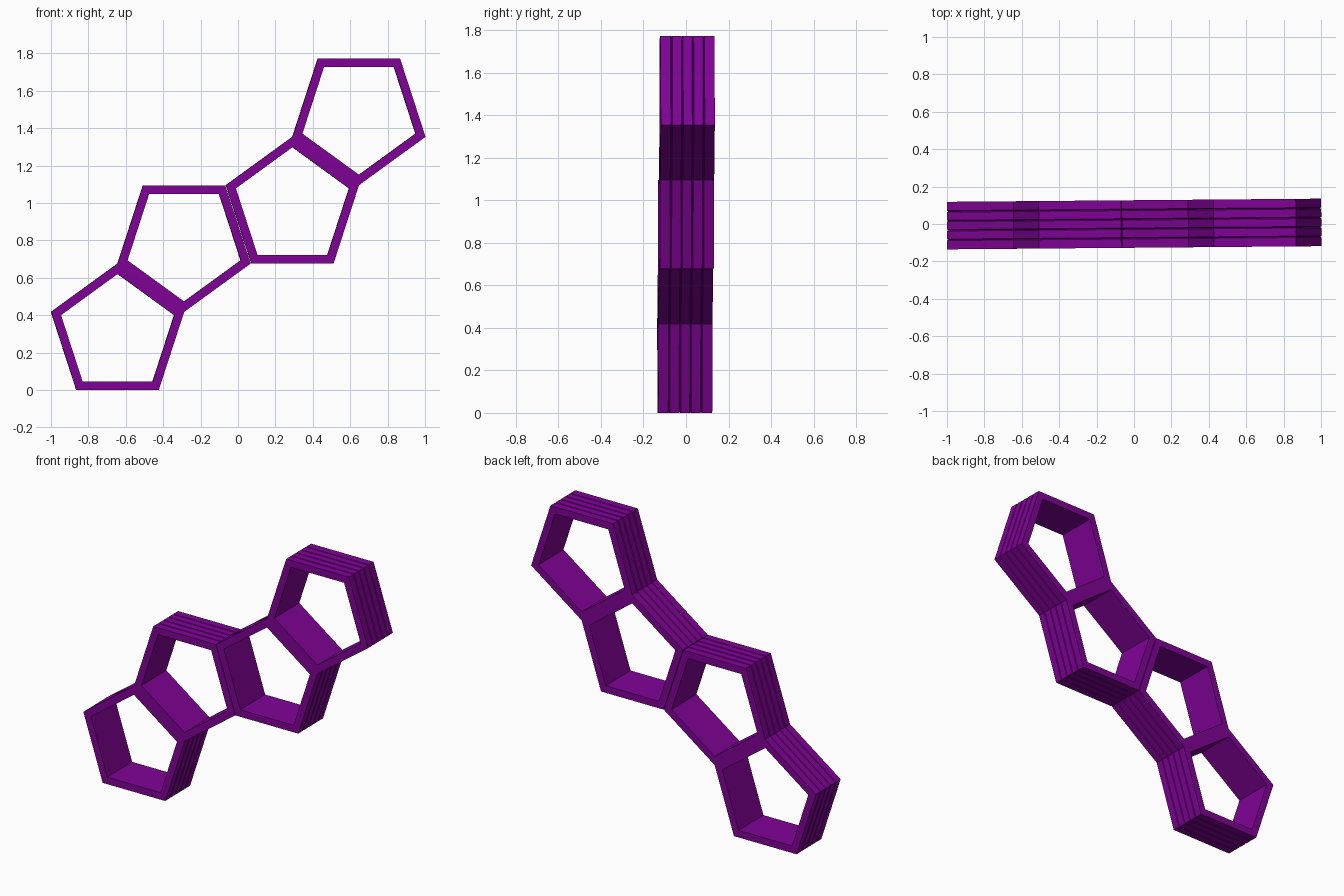
import bpy, bmesh, math
from mathutils import Matrix, Vector

if "Cube" in bpy.data.objects:
    bpy.data.objects.remove(bpy.data.objects["Cube"])

S = 2 / 4.55           # pentagon side
R = S / (2 * math.sin(math.pi / 5))
APO = S / (2 * math.tan(math.pi / 5))
T = 0.045              # wall thickness
H = 0.127              # half depth
GAP = 0.004            # narrow seam between the two middle frames
TILT = Matrix.Rotation(0.0085, 4, 'Z')

purple = bpy.data.materials.new("purple")
purple.diffuse_color = (0.216, 0.0008, 0.305, 1)
purple.use_nodes = True
purple.node_tree.nodes["Principled BSDF"].inputs["Base Color"].default_value = purple.diffuse_color

# wall cross-section: (inset from outer side, y), with V grooves outside
section = [(T, -H), (0, -H)]
for g in (-0.076, -0.025, 0.025, 0.076):
    section += [(0, g - 0.004), (0.006, g), (0, g + 0.004)]
section += [(0, H), (T, H)]


def pentagon(name, cx, cz, flip):
    bm = bmesh.new()
    rings = []
    for k in range(5):
        a = math.radians(90 + 72 * k + (180 if flip else 0))
        ring = []
        for d, y in section:
            r = R * (1 - d / APO)
            ring.append(bm.verts.new((cx + r * math.cos(a), y, cz + r * math.sin(a))))
        rings.append(ring)
    n = len(section)
    for k in range(5):
        a, b = rings[k], rings[(k + 1) % 5]
        for i in range(n):
            j = (i + 1) % n
            bm.faces.new((a[i], a[j], b[j], b[i]))
    bmesh.ops.recalc_face_normals(bm, faces=bm.faces)
    bm.transform(TILT)
    me = bpy.data.meshes.new(name)
    bm.to_mesh(me)
    bm.free()
    me.materials.append(purple)
    ob = bpy.data.objects.new(name, me)
    bpy.context.collection.objects.link(ob)


# chain of four frames joined side to side: (direction, distance)
steps = [(0, 0), (54, 2 * APO), (18, 2 * APO + GAP), (54, 2 * APO)]
c = Vector((-1 + 0.809 * S, APO))
for i, (ang, dist) in enumerate(steps):
    a = math.radians(ang)
    c = c + dist * Vector((math.cos(a), math.sin(a)))
    pentagon(f"pentagon_frame_{i + 1}", c.x, c.y, i % 2 == 1)
